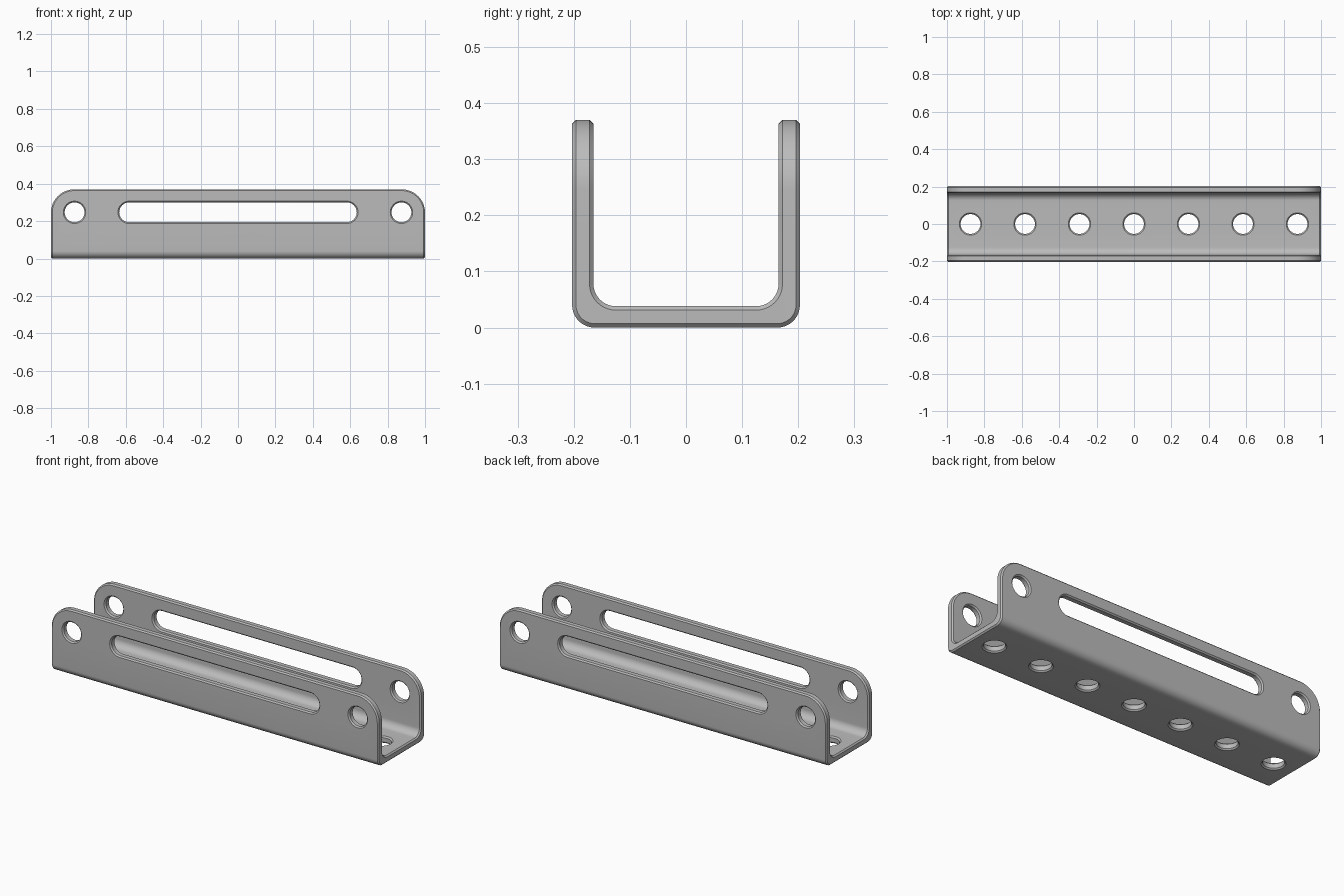
import bpy, bmesh, math
from mathutils import Vector

cube = bpy.data.objects.get("Cube")
if cube:
    bpy.data.objects.remove(cube, do_unlink=True)

HALF_W, HEIGHT, THICK = 0.203, 0.37, 0.038
BEND, END_R, HOLE_R, HOLE_X, HOLE_Z = 0.04, 0.125, 0.053, 0.874, 0.247
CHAMFER = 0.007


def arc(cx, cy, r, start, end, steps):
    """Points along an arc, angles in degrees."""
    return [(cx + r * math.cos(math.radians(start + (end - start) * i / steps)),
             cy + r * math.sin(math.radians(start + (end - start) * i / steps)))
            for i in range(steps + 1)]


def add_prism(bm, outline, place, sweep):
    """Extrude a closed 2D outline, placed in space by a function."""
    face = bm.faces.new([bm.verts.new(place(a, b)) for a, b in outline])
    new = bmesh.ops.extrude_face_region(bm, geom=[face])["geom"]
    verts = [g for g in new if isinstance(g, bmesh.types.BMVert)]
    bmesh.ops.translate(bm, verts=verts, vec=Vector(sweep))


def finish(bm, name):
    bmesh.ops.recalc_face_normals(bm, faces=bm.faces)
    mesh = bpy.data.meshes.new(name)
    bm.to_mesh(mesh)
    bm.free()
    obj = bpy.data.objects.new(name, mesh)
    bpy.context.collection.objects.link(obj)
    return obj


# U-shaped channel section, longer and taller than needed
inner = HALF_W - THICK
top = HEIGHT + 0.1
section = [(-HALF_W, top)]
section += arc(-HALF_W + BEND, BEND, BEND, 180, 270, 10)
section += arc(HALF_W - BEND, BEND, BEND, 270, 360, 10)
section += [(HALF_W, top), (inner, top)]
section += arc(inner - BEND, THICK + BEND, BEND, 0, -90, 10)
section += arc(-inner + BEND, THICK + BEND, BEND, 270, 180, 10)
section += [(-inner, top)]
bm = bmesh.new()
add_prism(bm, section, lambda a, b: (-1.1, a, b), (2.2, 0, 0))
channel = finish(bm, "channel_bracket")

# Side outline with rounded upper ends
outline = [(-1, -0.1), (1, -0.1)]
outline += arc(1 - END_R, HEIGHT - END_R, END_R, 0, 90, 16)
outline += arc(-1 + END_R, HEIGHT - END_R, END_R, 90, 180, 16)
bm = bmesh.new()
add_prism(bm, outline, lambda a, b: (a, -0.4, b), (0, 0.8, 0))
trim = finish(bm, "trim_outline")

# Slot and end holes through both flanges
bm = bmesh.new()
slot_x = 0.635 - HOLE_R
slot = arc(slot_x, HOLE_Z, HOLE_R, -90, 90, 16) + arc(-slot_x, HOLE_Z, HOLE_R, 90, 270, 16)
add_prism(bm, slot, lambda a, b: (a, -0.4, b), (0, 0.8, 0))
for x in (-HOLE_X, HOLE_X):
    add_prism(bm, arc(x, HOLE_Z, HOLE_R, 0, 360, 32)[:-1],
              lambda a, b: (a, -0.4, b), (0, 0.8, 0))
# Row of seven holes through the floor
for i in range(-3, 4):
    add_prism(bm, arc(i * HOLE_X / 3, 0, HOLE_R, 0, 360, 32)[:-1],
              lambda a, b: (a, b, -0.05), (0, 0, 0.15))
holes = finish(bm, "hole_cutters")

# Cut the shape, then chamfer every sharp edge
for cutter, operation in ((trim, 'INTERSECT'), (holes, 'DIFFERENCE')):
    mod = channel.modifiers.new(cutter.name, 'BOOLEAN')
    mod.object, mod.operation, mod.solver = cutter, operation, 'EXACT'
bevel = channel.modifiers.new("chamfer", 'BEVEL')
bevel.width, bevel.segments = CHAMFER, 1
bevel.limit_method, bevel.angle_limit = 'ANGLE', math.radians(40)
bevel.use_clamp_overlap = False

bpy.context.view_layer.update()
graph = bpy.context.evaluated_depsgraph_get()
result = bpy.data.meshes.new_from_object(channel.evaluated_get(graph))
channel.modifiers.clear()
channel.data = result
for cutter in (trim, holes):
    bpy.data.objects.remove(cutter, do_unlink=True)

# Plain grey metal
grey = bpy.data.materials.new("grey_metal")
grey.use_nodes = True
colour = (0.5, 0.5, 0.5, 1)
grey.diffuse_color = colour
grey.node_tree.nodes["Principled BSDF"].inputs["Base Color"].default_value = colour
result.materials.clear()
result.materials.append(grey)

bpy.ops.object.select_all(action='DESELECT')
channel.select_set(True)
bpy.context.view_layer.objects.active = channel
bpy.ops.object.shade_smooth_by_angle(angle=math.radians(30))
